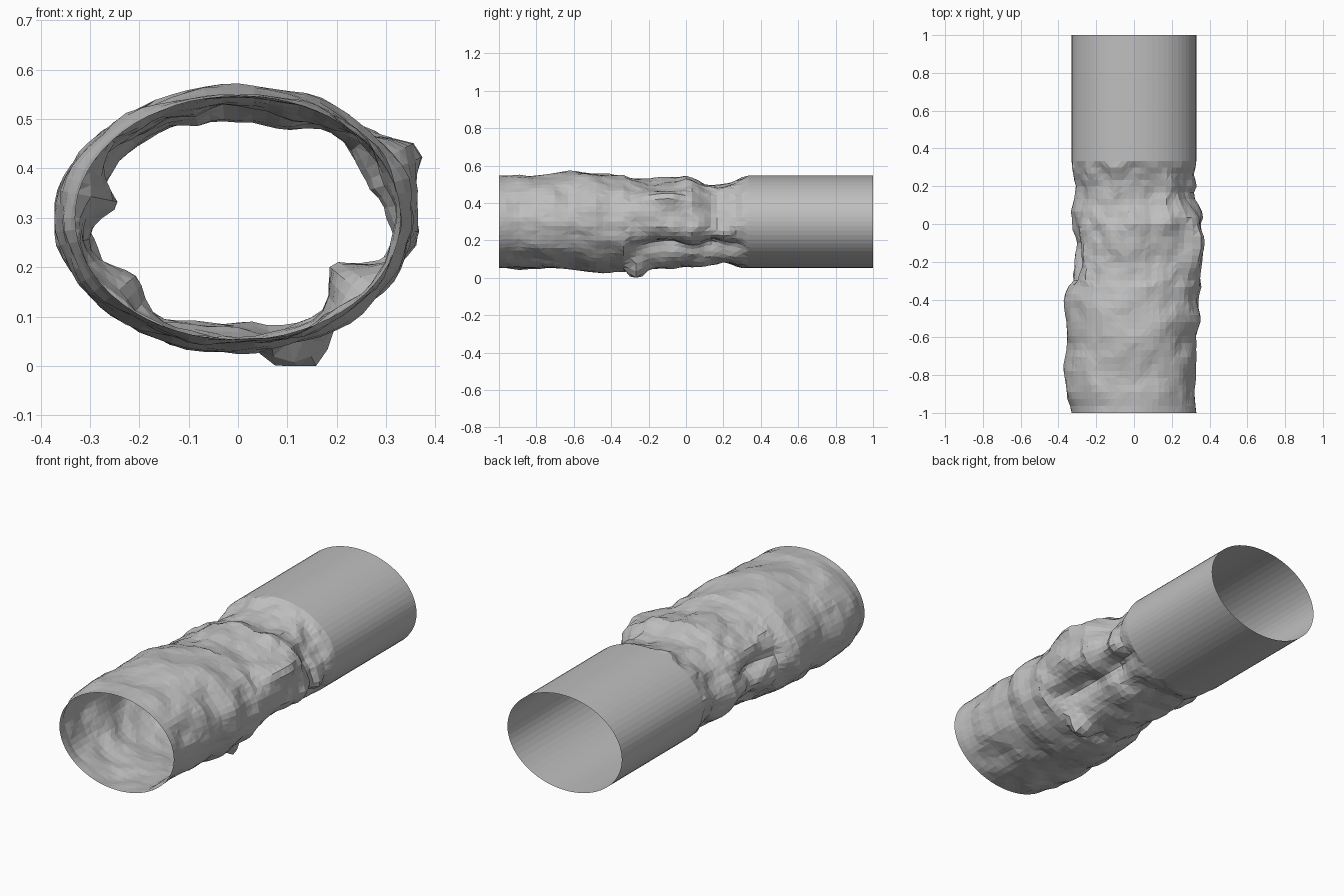
import bpy, bmesh, math
from mathutils import Vector, noise

if "Cube" in bpy.data.objects:
    bpy.data.objects.remove(bpy.data.objects["Cube"])

RX, RZ, CZ, SIDES = 0.33, 0.247, 0.3, 64

stone = bpy.data.materials.new("grey_stone")
stone.diffuse_color = (0.52, 0.52, 0.52, 1)
stone.use_nodes = True
stone.node_tree.nodes["Principled BSDF"].inputs["Base Color"].default_value = stone.diffuse_color

# Radial swell along y on each side of the tunnel: (y, offset) points
RIGHT = [(-1, 0), (-.9, -.015), (-.7, .005), (-.6, -.015), (-.5, .03), (-.4, .01), (-.3, .03),
         (-.1, .035), (.03, .045), (.15, -.01), (.2, .01), (.27, -.02), (.333, 0)]
LEFT = [(-1, 0), (-.95, .02), (-.78, .045), (-.65, .02), (-.4, .04), (-.3, 0),
        (-.12, -.01), (.07, .012), (.2, -.02), (.333, 0)]
TOP = [(-1, 0), (-.9, .01), (-.8, 0), (-.6, .025), (-.45, .015), (-.35, 0),
       (-.2, -.025), (0, -.005), (.1, -.04), (.22, -.04), (.29, -.005), (.333, 0)]
BOTTOM = [(-1, 0), (-.8, .005), (-.45, .022), (-.28, .015), (-.1, .005),
          (.1, -.01), (.2, -.02), (.28, 0), (.333, 0)]

# Big lumps and hollows in the rough part: angle, y, depth, angular width, length
LUMPS = [(-39, -.12, -.105, 15, .16), (-38, .14, -.06, 14, .1), (-70, -.27, .07, 12, .05),
         (-142, -.1, -.06, 14, .14), (172, -.12, -.07, 14, .14), (28, -.1, .055, 10, .12),
         (20, .18, -.04, 14, .08), (-90, .08, -.02, 14, .1), (150, .1, -.03, 14, .1)]


def sample(points, y):
    for (y0, a), (y1, b) in zip(points, points[1:]):
        if y <= y1:
            return a + (b - a) * max(0, (y - y0) / (y1 - y0))
    return points[-1][1]


def swell(a, y):
    c, s = math.cos(a), math.sin(a)
    return (c * c * sample(RIGHT if c > 0 else LEFT, y)
            + s * s * sample(TOP if s > 0 else BOTTOM, y))


def worn(a, y):
    # gently uneven rock, fading to a clean ellipse at the mouth
    p = Vector((math.cos(a) * 1.6, y * 4.5, math.sin(a) * 1.6))
    fade = min(1, (y + 1) / 0.08)
    return fade * (swell(a, y) + .015 * noise.noise(p * 1.5) + .008 * noise.noise(p * 3))


def rough(a, y):
    # deeper lumps with ledges, meeting the clean pipe at the back
    p = Vector((math.cos(a) * 1.8, y * 5 + 9, math.sin(a) * 1.8))
    d = swell(a, y) + .022 * noise.noise(p * 1.4) + .014 * noise.noise(p * 2.6) - .004
    for ang, ly, depth, w, length in LUMPS:
        da = (math.degrees(a) - ang + 180) % 360 - 180
        d += depth * math.exp(-(da / w) ** 2 - ((y - ly) / length) ** 2)
    front = worn(a, y)
    t = min(1, (y + .3334) / .04)
    return (front + (d - front) * t) * min(1, (.3334 - y) / .04)


def tunnel(name, y0, y1, steps, offset):
    bm = bmesh.new()
    rings = []
    for j in range(steps + 1):
        y = y0 + (y1 - y0) * j / steps
        ring = []
        for i in range(SIDES):
            a = 2 * math.pi * i / SIDES
            d = offset(a, y)
            z = CZ + (RZ + d) * math.sin(a)
            ring.append(bm.verts.new(((RX + d) * math.cos(a), y, max(0, z))))
        rings.append(ring)
    for r0, r1 in zip(rings, rings[1:]):
        for i in range(SIDES):
            k = (i + 1) % SIDES
            bm.faces.new((r0[i], r0[k], r1[k], r1[i]))
    if steps > 1:
        bmesh.ops.triangulate(bm, faces=bm.faces[:])
    bmesh.ops.recalc_face_normals(bm, faces=bm.faces[:])
    # make sure the faces look outwards
    bm.faces.ensure_lookup_table()
    f = bm.faces[0]
    c = f.calc_center_median()
    if f.normal.dot(Vector((c.x, 0, c.z - CZ))) < 0:
        bmesh.ops.reverse_faces(bm, faces=bm.faces[:])
    me = bpy.data.meshes.new(name)
    bm.to_mesh(me)
    bm.free()
    me.materials.append(stone)
    ob = bpy.data.objects.new(name, me)
    bpy.context.collection.objects.link(ob)


tunnel("worn_rock_tunnel", -1, -1 / 3, 18, worn)
tunnel("rough_rock_tunnel", -1 / 3, 1 / 3, 20, rough)
tunnel("smooth_pipe_tunnel", 1 / 3, 1, 1, lambda a, y: 0)
